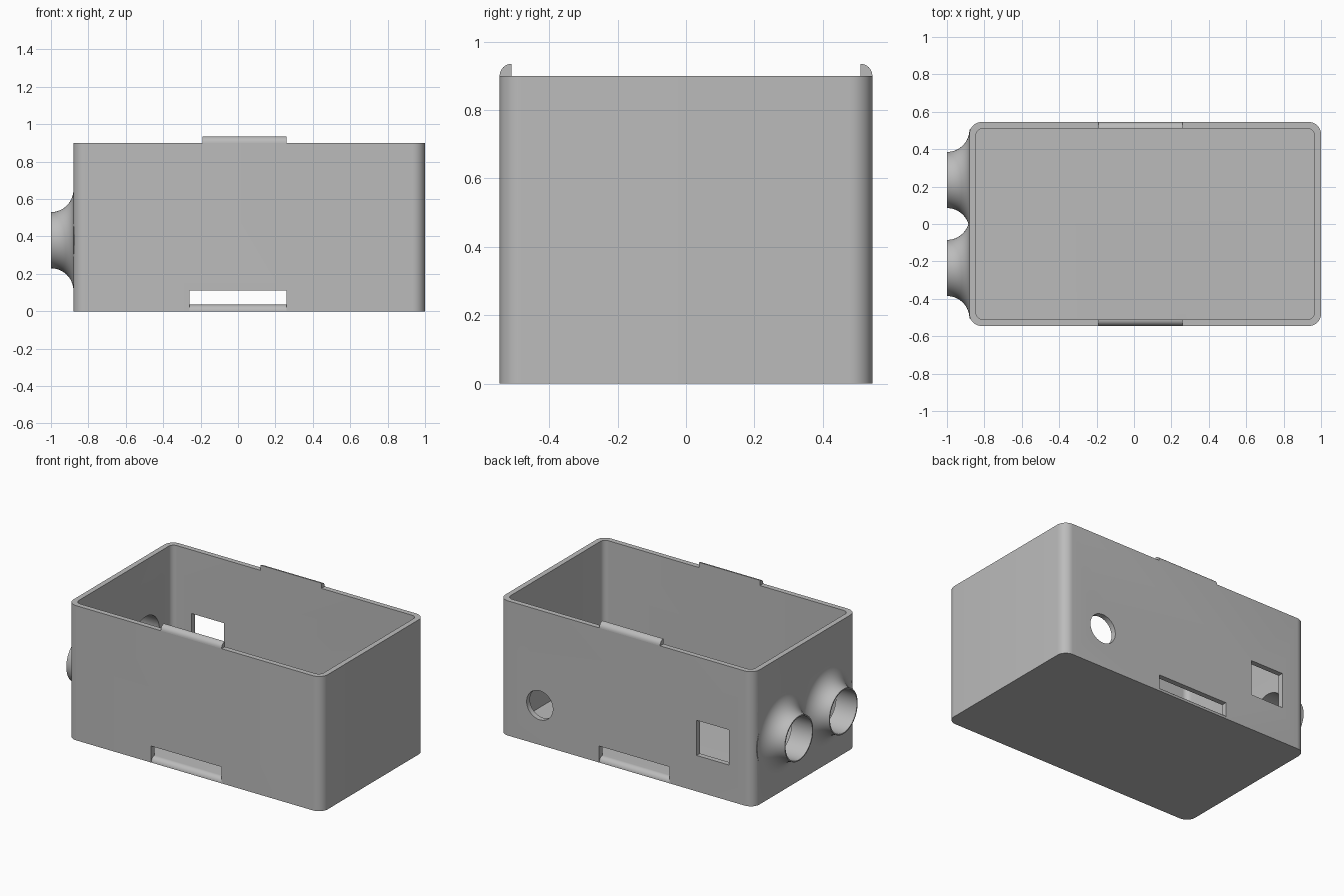
import bpy, bmesh
from math import pi, sin, cos
from mathutils import Matrix

if "Cube" in bpy.data.objects:
    bpy.data.objects.remove(bpy.data.objects["Cube"])

grey = bpy.data.materials.new("plain grey")
grey.use_nodes = True
grey.diffuse_color = (0.5, 0.5, 0.5, 1)
grey.node_tree.nodes["Principled BSDF"].inputs["Base Color"].default_value = grey.diffuse_color

# Main dimensions
X0, X1, Y, H, WALL, R = -0.88, 1.0, 0.545, 0.90, 0.035, 0.065
PORT_Y, PORT_Z, PORT_R, FLARE = 0.235, 0.38, 0.15, 0.12


def finish(name, bm):
    bmesh.ops.recalc_face_normals(bm, faces=bm.faces)
    mesh = bpy.data.meshes.new(name)
    bm.to_mesh(mesh)
    bm.free()
    mesh.materials.append(grey)
    obj = bpy.data.objects.new(name, mesh)
    bpy.context.collection.objects.link(obj)
    return obj


def prism(name, points, vector):
    """Extrude a closed outline along a vector."""
    bm = bmesh.new()
    face = bm.faces.new([bm.verts.new(p) for p in points])
    out = bmesh.ops.extrude_face_region(bm, geom=[face])
    moved = [v for v in out["geom"] if isinstance(v, bmesh.types.BMVert)]
    bmesh.ops.translate(bm, verts=moved, vec=vector)
    return finish(name, bm)


def rounded_box(name, inset, z0, z1, steps=10):
    """Upright box with rounded vertical corners."""
    r = R - inset * 0.8
    pts = []
    for k, (cx, cy) in enumerate([(X1, Y), (X0, Y), (X0, -Y), (X1, -Y)]):
        sx = 1 if cx > 0 else -1
        sy = 1 if cy > 0 else -1
        for i in range(steps + 1):
            a = (k + i / steps) * pi / 2
            pts.append((cx - sx * (inset + r) + r * cos(a),
                        cy - sy * (inset + r) + r * sin(a), z0))
    return prism(name, pts, (0, 0, z1 - z0))


def cylinder(name, radius, depth, axis, center):
    bm = bmesh.new()
    bmesh.ops.create_cone(bm, cap_ends=True, segments=64, radius1=radius,
                          radius2=radius, depth=depth,
                          matrix=Matrix.Translation(center) @ Matrix.Rotation(pi / 2, 4, axis))
    return finish(name, bm)


def flare(name, y, steps=14, sides=64):
    """Solid trumpet that sweeps from the wall out to the port rim."""
    profile = [(X0 + 0.015, PORT_R + FLARE)]
    for i in range(steps + 1):
        a = i / steps * pi / 2
        profile.append((-1 + FLARE * cos(a), PORT_R + FLARE * (1 - sin(a))))
    bm = bmesh.new()
    rings = [[bm.verts.new((x, y + r * cos(2 * pi * j / sides),
                            PORT_Z + r * sin(2 * pi * j / sides)))
              for j in range(sides)] for x, r in profile]
    for a, b in zip(rings, rings[1:]):
        for j in range(sides):
            k = (j + 1) % sides
            bm.faces.new((a[j], a[k], b[k], b[j]))
    bm.faces.new(rings[0])
    bm.faces.new(rings[-1])
    return finish(name, bm)


def combine(target, tool, operation):
    mod = target.modifiers.new(operation.lower(), "BOOLEAN")
    mod.operation, mod.solver, mod.object = operation, "EXACT", tool
    bpy.context.view_layer.objects.active = target
    bpy.ops.object.modifier_apply(modifier=mod.name)
    bpy.data.objects.remove(tool)


def smooth(obj):
    bpy.ops.object.select_all(action="DESELECT")
    obj.select_set(True)
    bpy.context.view_layer.objects.active = obj
    bpy.ops.object.shade_smooth_by_angle(angle=pi / 6)


def quarter_round(side, z, steps=8):
    """Outer edge of the wall curving inward and up, as (y, z)."""
    return [(side * (Y - WALL + WALL * cos(i / steps * pi / 2)),
             z + WALL * sin(i / steps * pi / 2)) for i in range(steps + 1)]


# Box body with two flared ports on the end wall
body = rounded_box("box_body", 0, 0, H)
for s in (-1, 1):
    combine(body, flare("flare", s * PORT_Y), "UNION")

# Hollow interior, open at the top
combine(body, rounded_box("cavity", WALL, WALL, H + 0.1), "DIFFERENCE")

# Round bores through the ports
for s in (-1, 1):
    combine(body, cylinder("bore", PORT_R - 0.008, 0.4, "Y", (-0.95, s * PORT_Y, PORT_Z)),
            "DIFFERENCE")

# Latch slots low in the long walls, with a rounded sill
for s in (-1, 1):
    outline = [(s * 0.6, -0.01), (s * Y, -0.01)] + quarter_round(s, 0)
    outline += [(s * 0.49, WALL + 0.001), (s * 0.49, 0.11), (s * 0.6, 0.11)]
    combine(body, prism("slot", [(-0.26, y, z) for y, z in outline], (0.52, 0, 0)),
            "DIFFERENCE")

# Round and square openings in the back wall
combine(body, cylinder("round_hole", 0.097, 0.2, "X", (0.7, Y, 0.265)), "DIFFERENCE")
square = [(-0.7, 0.24), (-0.46, 0.24), (-0.46, 0.475), (-0.7, 0.475)]
combine(body, prism("square_hole", [(x, 0.45, z) for x, z in square], (0, 0.2, 0)),
        "DIFFERENCE")
smooth(body)

# Rounded latch tabs on the rim
for s, name in ((-1, "front_tab"), (1, "back_tab")):
    outline = quarter_round(s, H) + [(s * (Y - WALL), H)]
    smooth(prism(name, [(-0.19, y, z) for y, z in outline], (0.45, 0, 0)))
